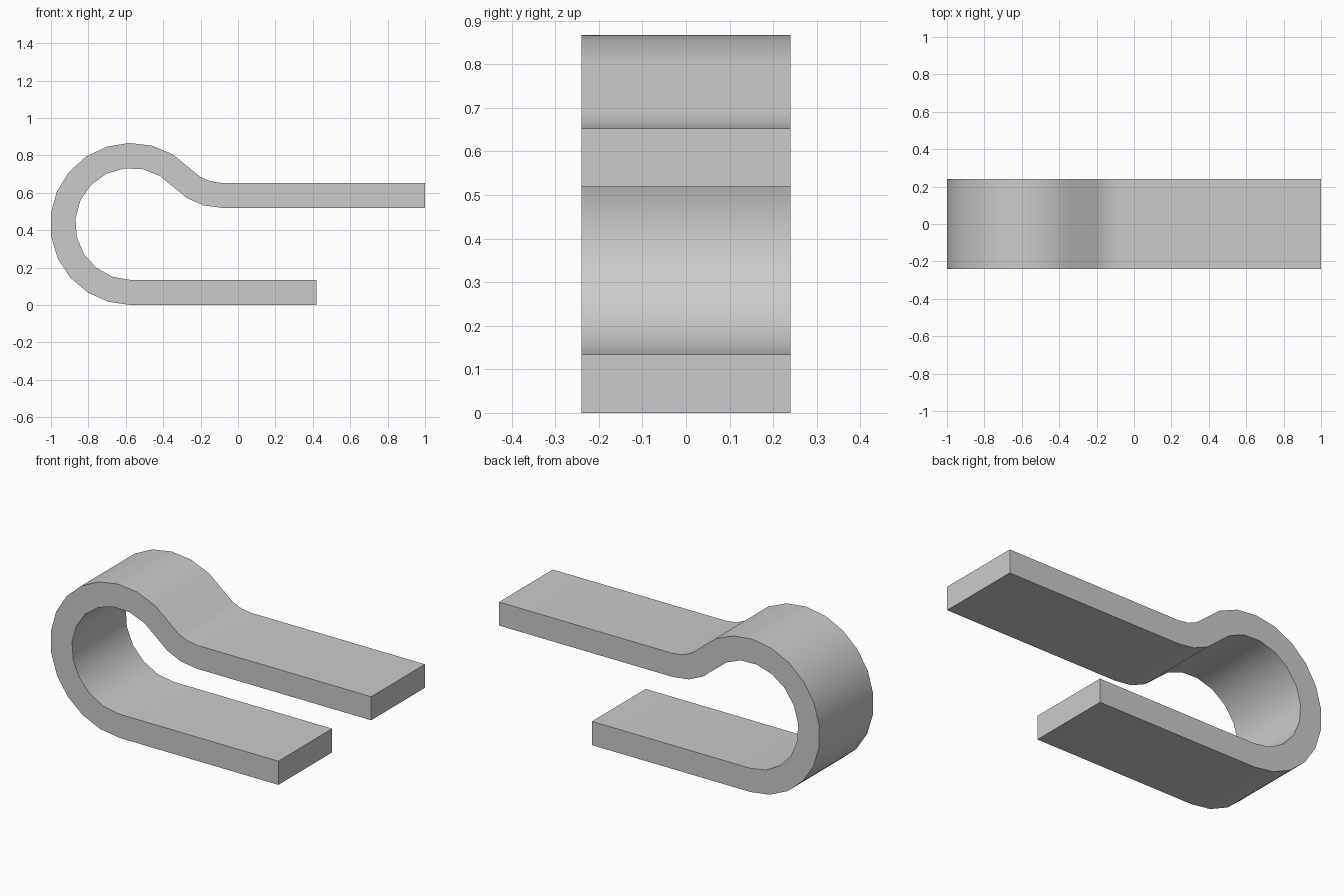
import bpy
import bmesh
from math import cos, sin, radians

cube = bpy.data.objects.get("Cube")
if cube:
    bpy.data.objects.remove(cube)

HALF_WIDTH = 0.24
THICK = 0.134
RADIUS = 0.4335
CENTRE = (-0.571, RADIUS)


def loop_arc(radius, steps):
    """Points of the round loop, from its lowest point clockwise to the neck."""
    angles = [radians(270 - 211 * i / steps) for i in range(steps + 1)]
    return [(CENTRE[0] + radius * cos(a), CENTRE[1] + radius * sin(a)) for a in angles]


# Side profile: outer skin, then inner skin back to the lower arm
outer = [(0.42, 0)] + loop_arc(RADIUS, 13)
outer += [(-0.203, 0.686), (-0.148, 0.662), (-0.085, 0.653), (1, 0.653)]
inner = [(0.42, THICK)] + loop_arc(RADIUS - THICK, 11)
inner += [(-0.273, 0.572), (-0.185, 0.533), (-0.085, 0.52), (1, 0.52)]
profile = outer + inner[::-1]

# Extrude the profile across the strip width
bm = bmesh.new()
side = bm.faces.new([bm.verts.new((x, -HALF_WIDTH, z)) for x, z in profile])
extruded = bmesh.ops.extrude_face_region(bm, geom=[side], use_keep_orig=True)
verts = [v for v in extruded["geom"] if isinstance(v, bmesh.types.BMVert)]
bmesh.ops.translate(bm, verts=verts, vec=(0, 2 * HALF_WIDTH, 0))
bmesh.ops.recalc_face_normals(bm, faces=bm.faces)
mesh = bpy.data.meshes.new("bent_strip_clip")
bm.to_mesh(mesh)
bm.free()

clip = bpy.data.objects.new("bent_strip_clip", mesh)
bpy.context.collection.objects.link(clip)

# Plain grey finish
grey = bpy.data.materials.new("plain_grey")
grey.use_nodes = True
colour = (0.6, 0.6, 0.6, 1)
grey.diffuse_color = colour
grey.node_tree.nodes["Principled BSDF"].inputs["Base Color"].default_value = colour
mesh.materials.append(grey)

# Smooth bends with crisp borders
bpy.ops.object.select_all(action="DESELECT")
clip.select_set(True)
bpy.context.view_layer.objects.active = clip
bpy.ops.object.shade_smooth_by_angle(angle=radians(30))
